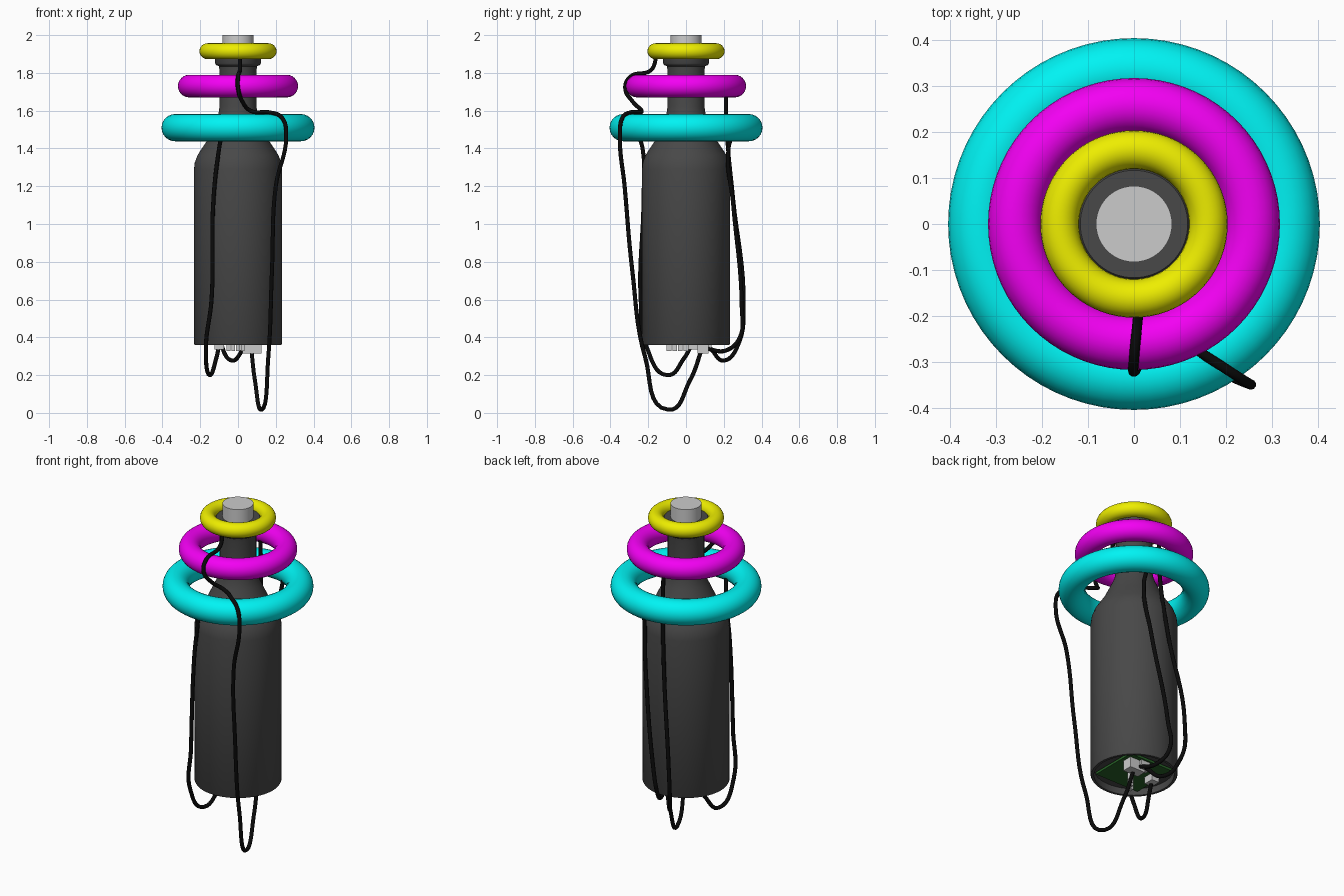
import bpy, bmesh, math

if "Cube" in bpy.data.objects:
    bpy.data.objects.remove(bpy.data.objects["Cube"])


def material(name, r, g, b):
    m = bpy.data.materials.new(name)
    m.diffuse_color = (r, g, b, 1)
    m.use_nodes = True
    m.node_tree.nodes["Principled BSDF"].inputs["Base Color"].default_value = m.diffuse_color
    return m


DARK = material("dark_grey", 0.065, 0.065, 0.065)
BLACK = material("black", 0.003, 0.003, 0.003)
GREEN = material("green", 0.02, 0.12, 0.02)
CYAN = material("cyan", 0.0, 0.9, 0.9)
MAGENTA = material("magenta", 0.9, 0.0, 0.9)
YELLOW = material("yellow", 0.85, 0.85, 0.0)


def finish(name, mat=None, angle=35):
    ob = bpy.context.object
    ob.name = name
    if mat:
        ob.data.materials.append(mat)
    bpy.ops.object.shade_smooth_by_angle(angle=math.radians(angle))
    return ob


def lathe(name, profile, mat, steps=64):
    """Revolve (radius, z) points around the z axis."""
    bm = bmesh.new()
    vs = [bm.verts.new((r, 0, z)) for r, z in profile]
    es = [bm.edges.new(p) for p in zip(vs, vs[1:])]
    bmesh.ops.spin(bm, geom=vs + es, axis=(0, 0, 1), cent=(0, 0, 0),
                   angle=math.tau, steps=steps)
    bmesh.ops.remove_doubles(bm, verts=bm.verts, dist=1e-4)
    bmesh.ops.recalc_face_normals(bm, faces=bm.faces)
    me = bpy.data.meshes.new(name)
    bm.to_mesh(me)
    bm.free()
    ob = bpy.data.objects.new(name, me)
    bpy.context.collection.objects.link(ob)
    bpy.ops.object.select_all(action='DESELECT')
    bpy.context.view_layer.objects.active = ob
    ob.select_set(True)
    return finish(name, mat)


def ring(name, major, minor, z, mat):
    bpy.ops.mesh.primitive_torus_add(major_radius=major, minor_radius=minor,
                                     major_segments=72, minor_segments=24,
                                     location=(0, 0, z))
    finish(name, mat, 60)


def box(name, x, y, z, sx, sy, sz, mat=None):
    bpy.ops.mesh.primitive_cube_add(size=1, location=(x, y, z))
    ob = bpy.context.object
    ob.scale = (sx, sy, sz)
    ob.name = name
    if mat:
        ob.data.materials.append(mat)


def cable(name, points, radius=0.011):
    cu = bpy.data.curves.new(name, 'CURVE')
    cu.dimensions = '3D'
    cu.bevel_depth = radius
    cu.bevel_resolution = 3
    cu.resolution_u = 8
    cu.use_fill_caps = True
    sp = cu.splines.new('BEZIER')
    sp.bezier_points.add(len(points) - 1)
    for bp, co in zip(sp.bezier_points, points):
        bp.co = co
        bp.handle_left_type = bp.handle_right_type = 'AUTO'
    ob = bpy.data.objects.new(name, cu)
    bpy.context.collection.objects.link(ob)
    bpy.ops.object.select_all(action='DESELECT')
    bpy.context.view_layer.objects.active = ob
    ob.select_set(True)
    bpy.ops.object.convert(target='MESH')
    finish(name, BLACK, 60)


# handle body: recessed underside, shoulder, neck and collar
lathe("handle_body", [
    (0, 0.40), (0.215, 0.40), (0.215, 0.36), (0.229, 0.36), (0.233, 0.366),
    (0.233, 1.29), (0.229, 1.325), (0.214, 1.365), (0.165, 1.44),
    (0.118, 1.54), (0.104, 1.58), (0.098, 1.62), (0.098, 1.815),
    (0.101, 1.835), (0.116, 1.842), (0.121, 1.85), (0.121, 1.915),
    (0.117, 1.92), (0, 1.92)], DARK)

# grey plug on top
bpy.ops.mesh.primitive_cylinder_add(vertices=48, radius=0.083, depth=0.12,
                                    location=(0, 0, 1.94))
finish("top_plug")

# floating rings
ring("lower_ring", 0.333, 0.072, 1.51, CYAN)
ring("middle_ring", 0.258, 0.06, 1.73, MAGENTA)
ring("upper_ring", 0.162, 0.042, 1.915, YELLOW)

# circuit board with connectors in the recess
box("circuit_board", 0, 0, 0.383, 0.29, 0.29, 0.014, GREEN)
for i, (x, y, sx, sy, low) in enumerate([
        (0.075, 0.09, 0.10, 0.06, 0.315), (0.03, 0.115, 0.06, 0.04, 0.33),
        (-0.10, 0.03, 0.05, 0.06, 0.335)]):
    box(f"connector_{i + 1}", x, y, (low + 0.38) / 2, sx, sy, 0.38 - low)
for i in range(4):
    box(f"small_chip_{i + 1}", -0.05 + 0.025 * i, -0.09 + 0.03 * i, 0.353,
        0.02, 0.025, 0.05)

# cables from the rings down to the board
cable("upper_ring_cable", [
    (0.01, -0.155, 1.89), (0.01, -0.185, 1.815), (0, -0.295, 1.78),
    (0, -0.322, 1.72), (0.025, -0.28, 1.645), (0.07, -0.235, 1.598),
    (0.16, -0.29, 1.592), (0.235, -0.338, 1.56), (0.255, -0.35, 1.46),
    (0.20, -0.325, 1.2), (0.18, -0.285, 0.76), (0.16, -0.215, 0.29),
    (0.125, -0.095, 0.017), (0.09, 0.02, 0.17), (0.07, 0.085, 0.34)])
cable("lower_ring_front_cable", [
    (-0.085, -0.255, 1.48), (-0.10, -0.23, 1.40), (-0.13, -0.225, 1.13),
    (-0.14, -0.24, 0.6), (-0.17, -0.205, 0.34), (-0.15, -0.10, 0.2),
    (-0.115, -0.01, 0.29), (-0.10, 0.03, 0.36)])
cable("middle_ring_cable", [
    (0, 0.21, 1.70), (0, 0.215, 1.5), (-0.03, 0.25, 1.13),
    (-0.10, 0.305, 0.58), (-0.09, 0.28, 0.37), (-0.03, 0.20, 0.277),
    (0.03, 0.13, 0.34)])
cable("lower_ring_back_cable", [
    (0.12, 0.25, 1.48), (0.12, 0.225, 1.40), (0.09, 0.25, 1.1),
    (0.01, 0.295, 0.56), (-0.01, 0.285, 0.40), (0.02, 0.21, 0.33),
    (0.06, 0.11, 0.34)])
